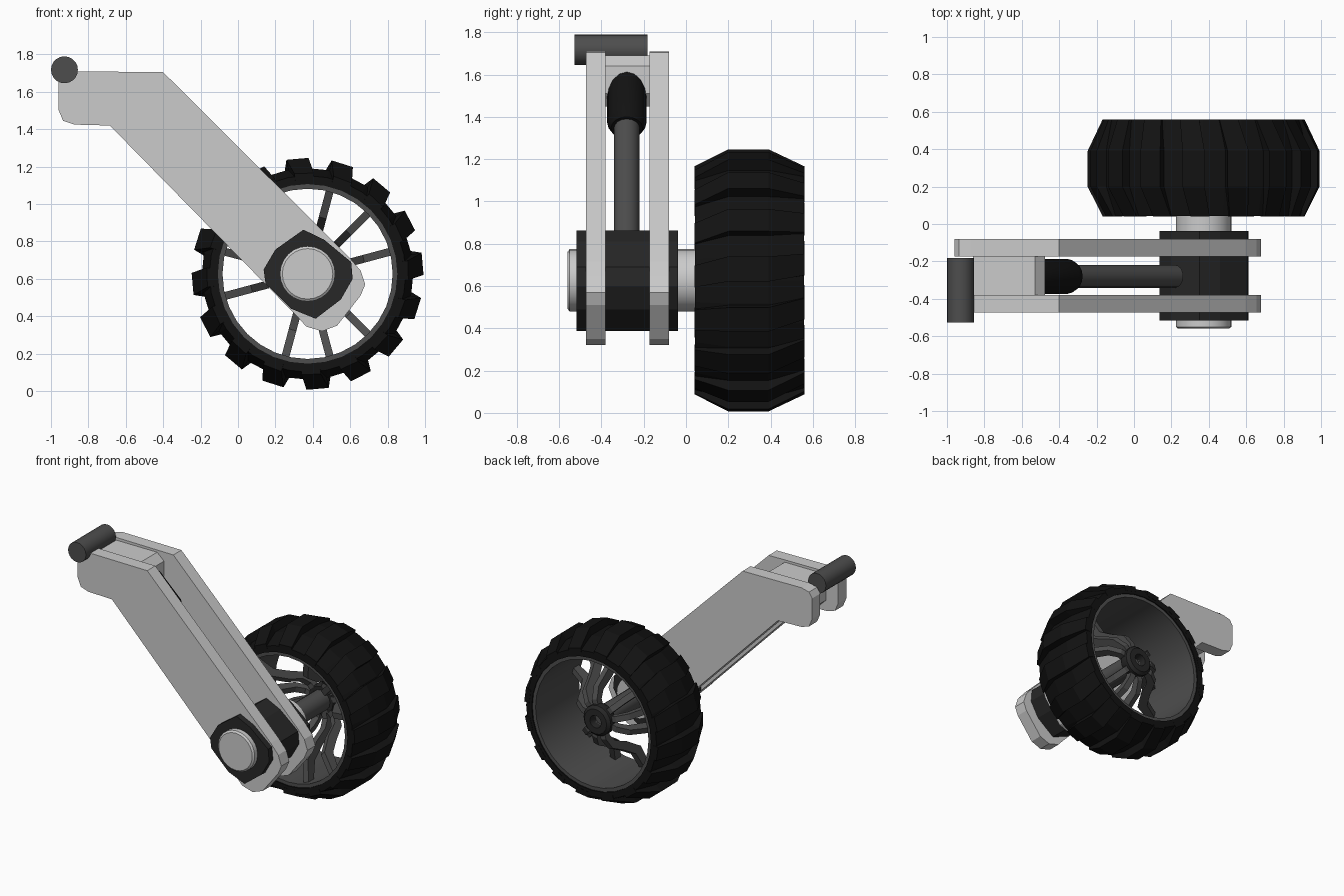
import bpy, bmesh
from math import sin, cos, pi, radians, tau
from mathutils import Matrix, Vector

if "Cube" in bpy.data.objects:
    bpy.data.objects.remove(bpy.data.objects["Cube"])

CX, CZ = 0.372, 0.627          # wheel axis


def mat(name, v):
    m = bpy.data.materials.new(name)
    m.diffuse_color = (v, v, v, 1)
    m.use_nodes = True
    m.node_tree.nodes["Principled BSDF"].inputs["Base Color"].default_value = m.diffuse_color
    return m


BLACK = mat("rubber_black", 0.006)
DARK = mat("bush_dark", 0.02)
METAL = mat("dark_metal", 0.075)


def finish(bm, name, material=None, smooth=False):
    bmesh.ops.recalc_face_normals(bm, faces=bm.faces)
    me = bpy.data.meshes.new(name)
    bm.to_mesh(me)
    bm.free()
    ob = bpy.data.objects.new(name, me)
    bpy.context.collection.objects.link(ob)
    if material:
        me.materials.append(material)
    if smooth:
        bpy.ops.object.select_all(action='DESELECT')
        ob.select_set(True)
        bpy.context.view_layer.objects.active = ob
        bpy.ops.object.shade_smooth_by_angle(angle=radians(30))
    return ob


def loft(bm, rings, cap=True):
    """Skin a list of equal-length point rings."""
    vs = [[bm.verts.new(p) for p in r] for r in rings]
    n = len(vs[0])
    for a, b in zip(vs, vs[1:]):
        for i in range(n):
            j = (i + 1) % n
            bm.faces.new((a[i], a[j], b[j], b[i]))
    if cap:
        bm.faces.new(vs[0])
        bm.faces.new(vs[-1][::-1])


def prism(name, pts, y0, y1, material=None):
    bm = bmesh.new()
    loft(bm, [[(x, y, z) for x, z in pts] for y in (y0, y1)])
    return finish(bm, name, material)


def lathe(name, prof, segs, material=None, closed=False, smooth=True, cx=CX, cz=CZ):
    """Spin an (r, y) profile about a y-parallel axis."""
    bm = bmesh.new()
    if closed:
        prof = prof + prof[:1]
    loft(bm, [[(cx + r * cos(tau * i / segs), y, cz + r * sin(tau * i / segs))
               for i in range(segs)] for r, y in prof], cap=not closed)
    if closed:
        bmesh.ops.remove_doubles(bm, verts=bm.verts, dist=1e-5)
    return finish(bm, name, material, smooth)


def strut(name, a, b, prof, segs, material):
    """Spin a (r, t) profile about the line a-b."""
    a, b = Vector(a), Vector(b)
    d = (b - a).normalized()
    u = Vector((0, 1, 0))
    w = d.cross(u)
    bm = bmesh.new()
    loft(bm, [[a.lerp(b, t) + r * (u * cos(tau * i / segs) + w * sin(tau * i / segs))
               for i in range(segs)] for r, t in prof])
    return finish(bm, name, material, True)


# Arm side plates
arm = [(-.96, 1.655), (-.96, 1.505), (-.935, 1.445), (-.875, 1.425), (-.685, 1.42),
       (.32, .395), (.365, .345), (.45, .32), (.53, .35), (.655, .51), (.68, .57),
       (.655, .645), (.595, .715), (-.40, 1.705), (-.875, 1.71), (-.935, 1.695)]
prism("arm_plate_outer", arm, -.473, -.38)
prism("arm_plate_inner", arm, -.173, -.08)

# Spacer block between plates at the top
prism("arm_spacer", [(-.86, 1.50), (-.81, 1.45), (-.53, 1.45), (-.475, 1.51), (-.475, 1.64),
                     (-.53, 1.69), (-.86, 1.69)], -.38, -.173)

# Shock absorber body and rod
top, mid, low = (-.56, -.28, 1.565), (-.326, -.28, 1.346), (.22, -.28, .80)
strut("shock_body", top, mid, [(.05, -.12), (.093, 0), (.093, .88), (.075, 1)], 16, BLACK)
strut("shock_rod", mid, low, [(.061, -.1), (.061, 1)], 16, METAL)

# Mounting pin at the top rear
lathe("mount_pin", [(.072, -.527), (.072, -.182)], 20, METAL, cx=-.928, cz=1.718)

# Rounded square bush and axle through the arm
prism("axle_bush", [(.137, .65), (.20, .757), (.35, .863), (.46, .81), (.605, .69),
                    (.613, .60), (.55, .49), (.415, .387), (.285, .44), (.147, .575)],
      -.517, -.038, DARK)
lathe("axle", [(.135, -.56), (.148, -.55), (.148, .055)], 24)

# Rim barrel, hub shaft and hub nut
lathe("rim", [(.455, .05), (.49, .05), (.49, .55), (.455, .55)], 32, METAL, closed=True)
lathe("hub_shaft", [(.075, .04), (.075, .45)], 16, METAL)
lathe("hub_nut", [(.045, .42), (.10, .42), (.11, .44), (.11, .49), (.09, .51),
                  (.045, .51), (.04, .47)], 16, DARK, closed=True)

# Curved spokes: three groups of three
spoke = [(.04, .47), (.14, .47), (.22, .42), (.28, .30), (.34, .20), (.465, .14),
         (.465, .08), (.31, .13), (.23, .26), (.18, .38), (.13, .42), (.04, .42)]
bm = bmesh.new()
for k in range(12):
    if k % 4 == 3:
        continue
    t = radians(75 - 30 * k)
    c, s = cos(t), sin(t)
    loft(bm, [[(CX + r * c - w * s, y, CZ + r * s + w * c) for r, y in spoke]
              for w in (-.021, .021)])
finish(bm, "spokes", METAL)

# Tyre carcass
lathe("tyre", [(.48, .042), (.525, .042), (.565, .20), (.565, .39), (.525, .558), (.48, .558)],
      32, BLACK, closed=True, smooth=False)

# Sixteen tread blocks wrapped over the tyre
sect = [(.04, .50, .54, -3), (.20, .54, .62, 0), (.39, .54, .62, 0), (.56, .50, .54, 3)]
bm = bmesh.new()
for k in range(16):
    base = 95 + 22.5 * k
    rings = []
    for y, r0, r1, skew in sect:
        ring = []
        for r, da in ((r0, -5.5), (r1, -5.5), (r1, 5.5), (r0, 5.5)):
            a = radians(base + skew + da)
            ring.append((CX + r * cos(a), y, CZ + r * sin(a)))
        rings.append(ring)
    loft(bm, rings)
finish(bm, "tyre_treads", BLACK)
